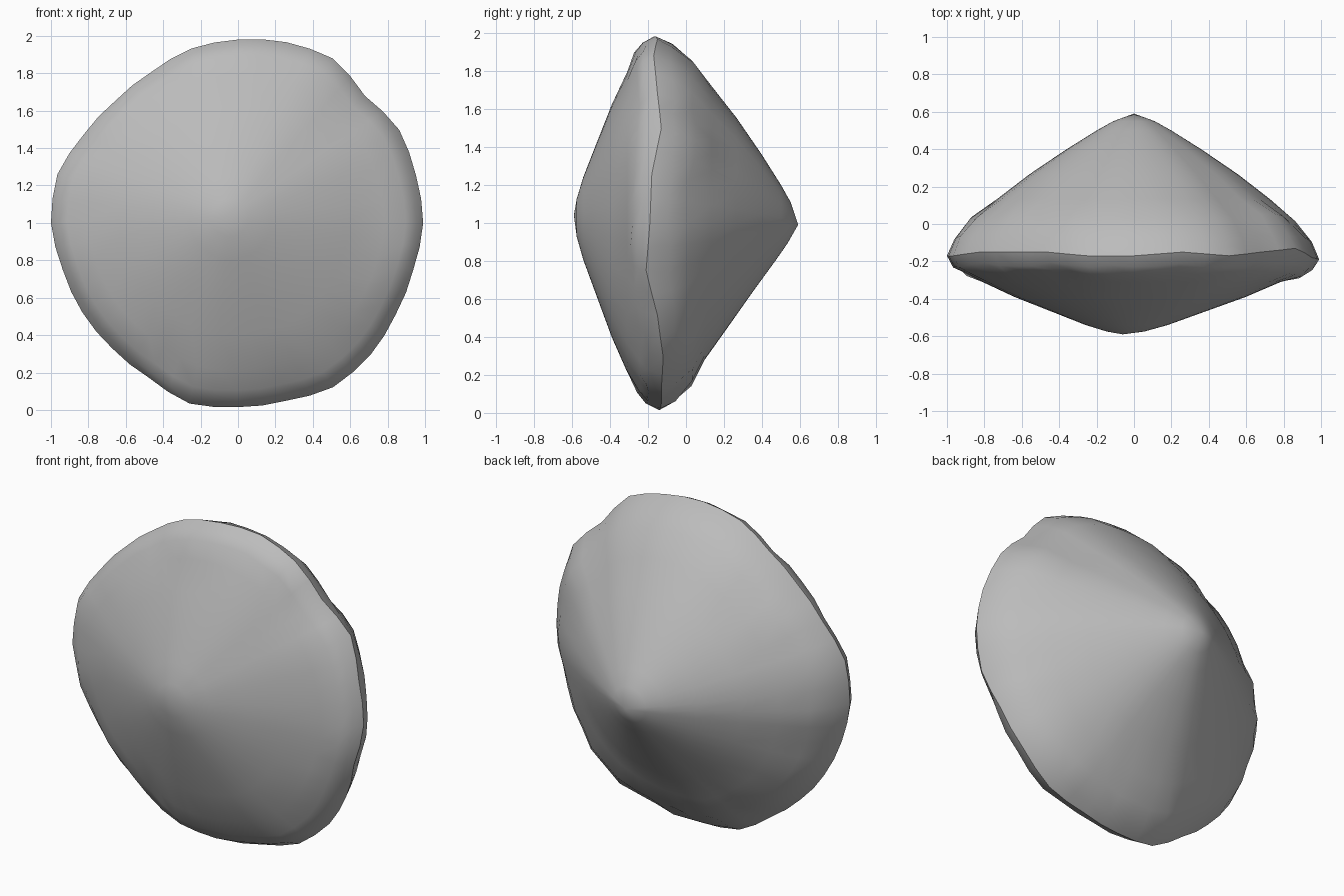
import bpy, bmesh, math, random

if "Cube" in bpy.data.objects:
    bpy.data.objects.remove(bpy.data.objects["Cube"])

random.seed(4)

# Uneven outline radius and rim offset, every 15 degrees counter-clockwise from +x
OUTLINE = [.99, .985, .995, .96, 1.015, 1.0, .98, .965, .93, .925, .95, 1.0,
           1.0, .97, .96, .95, .955, 1.0, .985, .985, 1.015, 1.0, .975, .97]
RIM_Y = [-.19, -.18, -.13, -.15, -.17, -.15, -.17, -.17, -.15, -.15, -.15, -.17,
         -.17, -.18, -.16, -.16, -.14, -.15, -.14, -.13, -.13, -.12, -.15, -.21]

# Cross-section from front to back: (fraction of outline radius, y)
PROFILE = [(.10, -.575), (.22, -.54), (.42, -.465), (.62, -.39), (.80, -.31),
           (.91, -.26), (.965, -.22), (1.0, None), (.96, -.07), (.87, .03), (.73, .135),
           (.56, .265), (.36, .40), (.20, .50), (.11, .55)]
N = 48


def sample(table, i):
    """Smoothly interpolate a 24 entry loop at one of N steps."""
    t = i * len(table) / N
    a = int(t)
    f = t - a
    return table[a % 24] * (1 - f) + table[(a + 1) % 24] * f


stone = bpy.data.materials.new("stone grey")
stone.diffuse_color = (.5, .5, .5, 1)
stone.use_nodes = True
stone.node_tree.nodes["Principled BSDF"].inputs["Base Color"].default_value = stone.diffuse_color

# Stone body: rings between an off-centre front tip and a back tip
bm = bmesh.new()
rings = []
for frac, y in PROFILE:
    ring = []
    for i in range(N):
        a = math.tau * i / N
        r = sample(OUTLINE, i)
        # the outline irregularity fades out towards the tips
        r = frac * (1 + (r - 1) * frac)
        yy = sample(RIM_Y, i) if y is None else y
        if y is not None and frac > .85:
            yy += .5 * (sample(RIM_Y, i) + .16) + random.uniform(-.012, .012)
        # underside of the back slope is slightly slimmer
        if y is not None and yy > -.1:
            yy -= .05 * max(0, -math.sin(a)) * math.sin(math.pi * frac)
        # tips are shifted off the centre
        shift = 1 - frac
        cx, cz = (-.05 * shift, .03 * shift) if yy < -.17 else (0, 0)
        ring.append(bm.verts.new((r * math.cos(a) + cx, yy, 1 + r * math.sin(a) + cz)))
    rings.append(ring)
for lo, hi in zip(rings, rings[1:]):
    for i in range(N):
        j = (i + 1) % N
        bm.faces.new((lo[i], lo[j], hi[j], hi[i]))
front_tip = bm.verts.new((-.06, -.59, 1.04))
back_tip = bm.verts.new((0, .59, .99))
for i in range(N):
    j = (i + 1) % N
    bm.faces.new((rings[0][j], rings[0][i], front_tip))
    bm.faces.new((rings[-1][i], rings[-1][j], back_tip))
bmesh.ops.recalc_face_normals(bm, faces=bm.faces)

mesh = bpy.data.meshes.new("stone_body")
bm.to_mesh(mesh)
bm.free()
mesh.materials.append(stone)
body = bpy.data.objects.new("stone_body", mesh)
bpy.context.collection.objects.link(body)
bpy.context.view_layer.objects.active = body
body.select_set(True)
bpy.ops.object.shade_smooth_by_angle(angle=math.radians(35))
